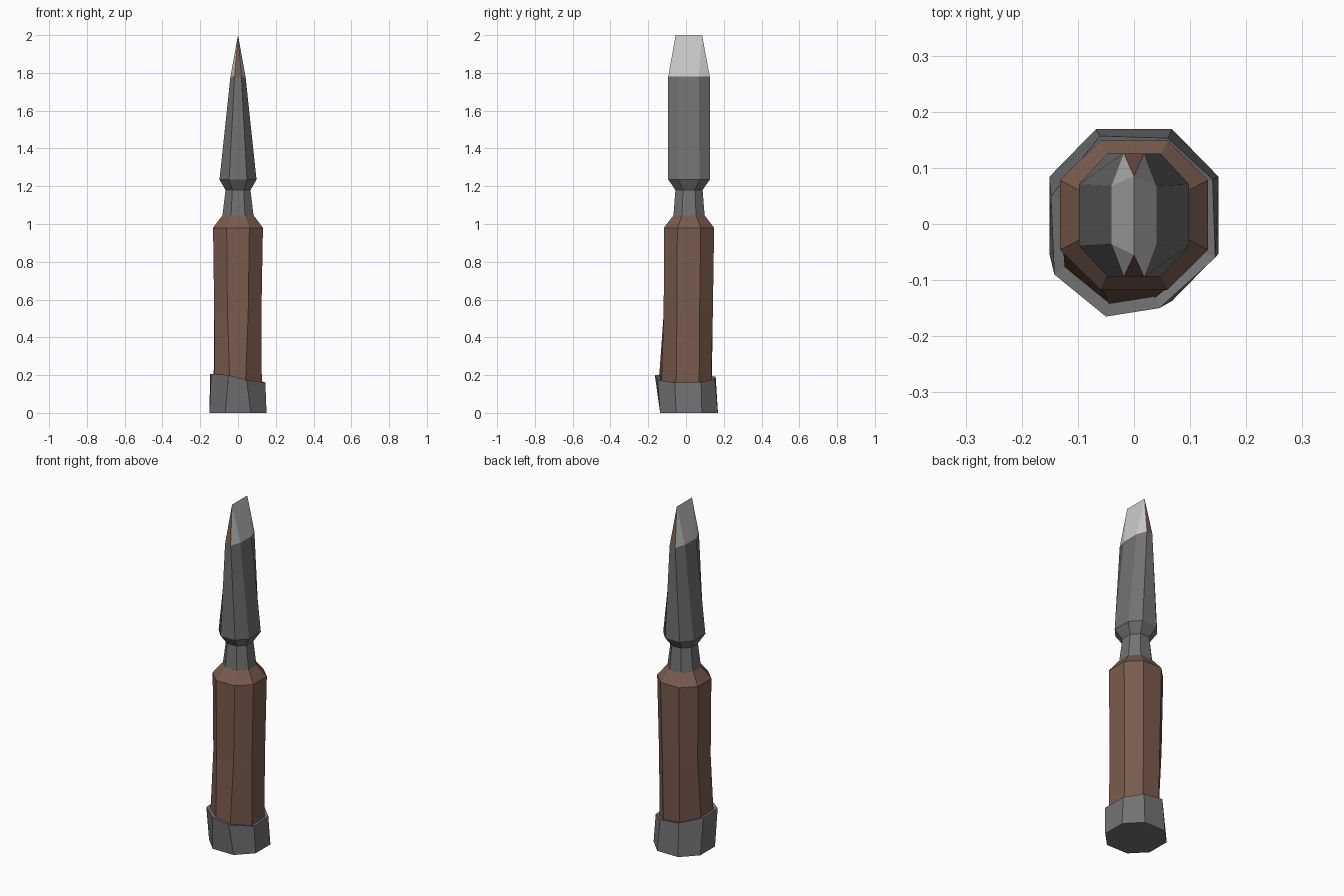
import bpy, bmesh

if "Cube" in bpy.data.objects:
    bpy.data.objects.remove(bpy.data.objects["Cube"])

CY = 0.016  # axis of the tool in y


def mat(name, col):
    m = bpy.data.materials.new(name)
    m.diffuse_color = (*col, 1)
    m.use_nodes = True
    m.node_tree.nodes["Principled BSDF"].inputs["Base Color"].default_value = m.diffuse_color
    return m


STEEL = mat("dark_steel", (0.17, 0.17, 0.17))
WOOD = mat("brown_wood", (0.19, 0.105, 0.075))
BRIGHT = mat("bright_steel", (0.6, 0.6, 0.6))


def octagon(z, rx, ry, fx, fy):
    """Eight-sided ring: half extents rx, ry and half flats fx, fy."""
    half = [(fx, ry), (rx, fy), (rx, -fy), (fx, -ry)]
    pts = half + [(-x, -y) for x, y in half]
    return [(x, y + CY, z) for x, y in pts]


def build(name, verts, faces, mats, idx=None):
    me = bpy.data.meshes.new(name)
    me.from_pydata(verts, [], faces)
    for m in mats:
        me.materials.append(m)
    if idx:
        me.polygons.foreach_set("material_index", idx)
    bm = bmesh.new()
    bm.from_mesh(me)
    bmesh.ops.recalc_face_normals(bm, faces=bm.faces)
    bm.to_mesh(me)
    bm.free()
    ob = bpy.data.objects.new(name, me)
    bpy.context.collection.objects.link(ob)
    return ob


def loft(name, rings, m):
    """Skin a stack of eight-point rings and cap both ends."""
    verts = [p for r in rings for p in r]
    faces = [(8 * k + i, 8 * k + (i + 1) % 8, 8 * k + 8 + (i + 1) % 8, 8 * k + 8 + i)
             for k in range(len(rings) - 1) for i in range(8)]
    n = len(verts)
    faces += [tuple(range(8)), tuple(range(n - 8, n))]
    return build(name, verts, faces, [m])


# Butt cap with a crooked upper rim
rim = [(.06, .153, .18), (.14, .08, .163), (.145, -.06, .16), (.045, -.15, .175),
       (-.05, -.165, .2), (-.142, -.09, .207), (-.148, .05, .205), (-.06, .157, .192)]


def inset(s, dz):
    return [(x * s, y * s, z + dz) for x, y, z in rim]


loft("butt_cap", [octagon(0, .151, .153, .068, .068), rim, inset(.87, -.005)], STEEL)

# Wooden handle, bent slightly towards the butt
loft("handle", [inset(.87, -.03),
                [(x - .001, y - .004, z) for x, y, z in octagon(.53, .125, .13, .055, .06)],
                octagon(.98, .132, .133, .06, .062),
                octagon(1.045, .083, .083, .037, .037)], WOOD)

# Neck and blade
shoulder = octagon(1.78, .04, .11, .018, .052)
loft("neck_and_blade", [octagon(1.04, .083, .083, .037, .037),
                        octagon(1.18, .066, .072, .03, .032),
                        octagon(1.235, .098, .11, .047, .055),
                        shoulder], STEEL)

# Ground cutting edge: bright bevels with brown end triangles
b, f = 8, 9
build("cutting_edge", shoulder + [(0, .085, 2), (0, -.055, 2)],
      [(0, 1, b), (1, 2, f, b), (2, 3, f), (4, 5, f), (5, 6, b, f), (6, 7, b),
       (3, 4, f), (7, 0, b)],
      [BRIGHT, WOOD], [0, 0, 0, 0, 0, 0, 1, 1])
